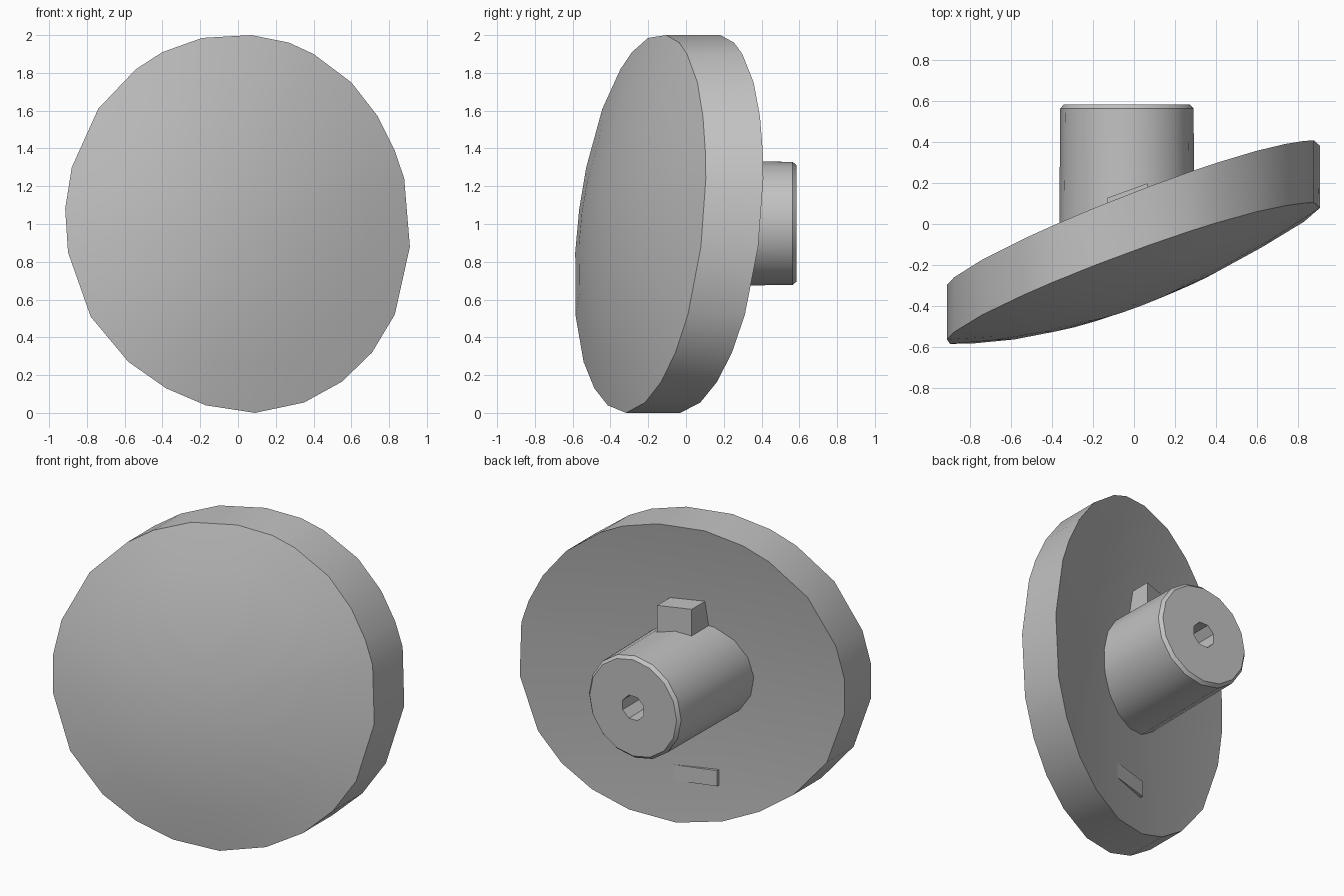
import bpy, bmesh
from math import sin, cos, tau, radians, hypot
from mathutils import Vector

cube = bpy.data.objects.get("Cube")
if cube:
    bpy.data.objects.remove(cube)

grey = bpy.data.materials.new("plain_grey")
grey.use_nodes = True
colour = (0.54, 0.54, 0.54, 1)
grey.diffuse_color = colour
grey.node_tree.nodes["Principled BSDF"].inputs["Base Color"].default_value = colour

RX, RZ = 0.915, 1.0

# Slightly uneven outline of the disc, as (x, z) around its centre
OUTLINE = [(.91, -.12), (.88, .24), (.83, .39), (.74, .57), (.6, .75), (.4, .9),
           (.27, .96), (.07, 1), (-.19, .985), (-.4, .91), (-.54, .82),
           (-.74, .61), (-.88, .3), (-.915, .08), (-.9, -.15), (-.78, -.49),
           (-.58, -.73), (-.38, -.87), (-.17, -.96), (.09, -1), (.35, -.945),
           (.55, -.835), (.71, -.68), (.83, -.48)]


def front_y(x, z):
    """Bulging, tilted front surface."""
    r = min(1, hypot(x / RX, (z - RZ) / RZ))
    return -0.24 + 0.365 * x + 0.11 * (z - RZ) - 0.155 * (1 - r * r)


def back_y(x, z):
    """Back surface, hollowed as a shallow cone."""
    r = min(1, hypot(x / RX, (z - RZ) / RZ))
    return 0.045 + 0.385 * x + 0.11 * (z - RZ) - 0.11 * (1 - r)


def middle_y(x, z):
    return (front_y(x, z) + back_y(x, z)) / 2


def flat(y):
    return lambda x, z: y


def circle(sides, phase=0):
    return [(cos(tau * (i + phase) / sides), sin(tau * (i + phase) / sides))
            for i in range(sides)]


def finish(name, bm):
    bmesh.ops.recalc_face_normals(bm, faces=bm.faces)
    mesh = bpy.data.meshes.new(name)
    bm.to_mesh(mesh)
    bm.free()
    mesh.materials.append(grey)
    obj = bpy.data.objects.new(name, mesh)
    bpy.context.collection.objects.link(obj)
    return obj


def smooth(obj):
    bpy.ops.object.select_all(action="DESELECT")
    obj.select_set(True)
    bpy.context.view_layer.objects.active = obj
    bpy.ops.object.shade_smooth_by_angle(angle=radians(32))


def loft(name, outline, rings, cx, cz):
    """Rings of (scale, depth function) along y; both ends are closed."""
    bm = bmesh.new()
    sides = len(outline)
    loops = []
    for scale, depth in rings:
        points = [(cx + scale * u, cz + scale * v) for u, v in outline]
        loops.append([bm.verts.new((x, depth(x, z), z)) for x, z in points])
    for a, b in zip(loops, loops[1:]):
        for i in range(sides):
            j = (i + 1) % sides
            bm.faces.new((a[i], a[j], b[j], b[i]))
    for loop, depth in ((loops[0], rings[0][1]), (loops[-1], rings[-1][1])):
        tip = bm.verts.new((cx, depth(cx, cz), cz))
        for i in range(sides):
            bm.faces.new((loop[i], loop[(i + 1) % sides], tip))
    return finish(name, bm)


def tilted_block(name, x0, x1, z0, z1, y, slope, depth):
    """Block whose back face leans with the disc; y is the depth at x = 0."""
    bm = bmesh.new()
    bmesh.ops.create_cube(bm, size=1)
    for v in bm.verts:
        x = x1 if v.co.x > 0 else x0
        z = z1 if v.co.z > 0 else z0
        back = y + slope * x
        v.co = Vector((x, back if v.co.y > 0 else back - depth, z))
    return finish(name, bm)


# Domed disc: bulging front, straight rim, hollow back
steps = (0.25, 0.5, 0.75, 1.0)
rings = [(t, front_y) for t in steps] + [(1.0, back_y)]
smooth(loft("domed_disc", OUTLINE, rings, 0, RZ))

# Round mounting stem with a small bevel at its end
stem = loft("mounting_stem", circle(16), [
    (0.333, middle_y), (0.326, flat(0.565)), (0.308, flat(0.585))], -0.035, 1.003)

# Screw hole in the end of the stem
cutter = loft("hole_cutter", circle(8, 0.5), [
    (0.08, flat(0.2)), (0.08, flat(0.7))], -0.035, 1.003)
cutter.hide_render = True
bpy.context.view_layer.objects.active = stem
hole = stem.modifiers.new("screw_hole", "BOOLEAN")
hole.operation = "DIFFERENCE"
hole.object = cutter
bpy.ops.object.modifier_apply(modifier=hole.name)
bpy.data.objects.remove(cutter)
smooth(stem)

# Locating tab above the stem and the shallow pad below it
tilted_block("locating_tab", -0.13, 0.065, 1.25, 1.485, 0.175, 0.36, 0.3)
tilted_block("lower_pad", -0.15, 0.12, 0.27, 0.37, -0.055, 0.3, 0.12)
